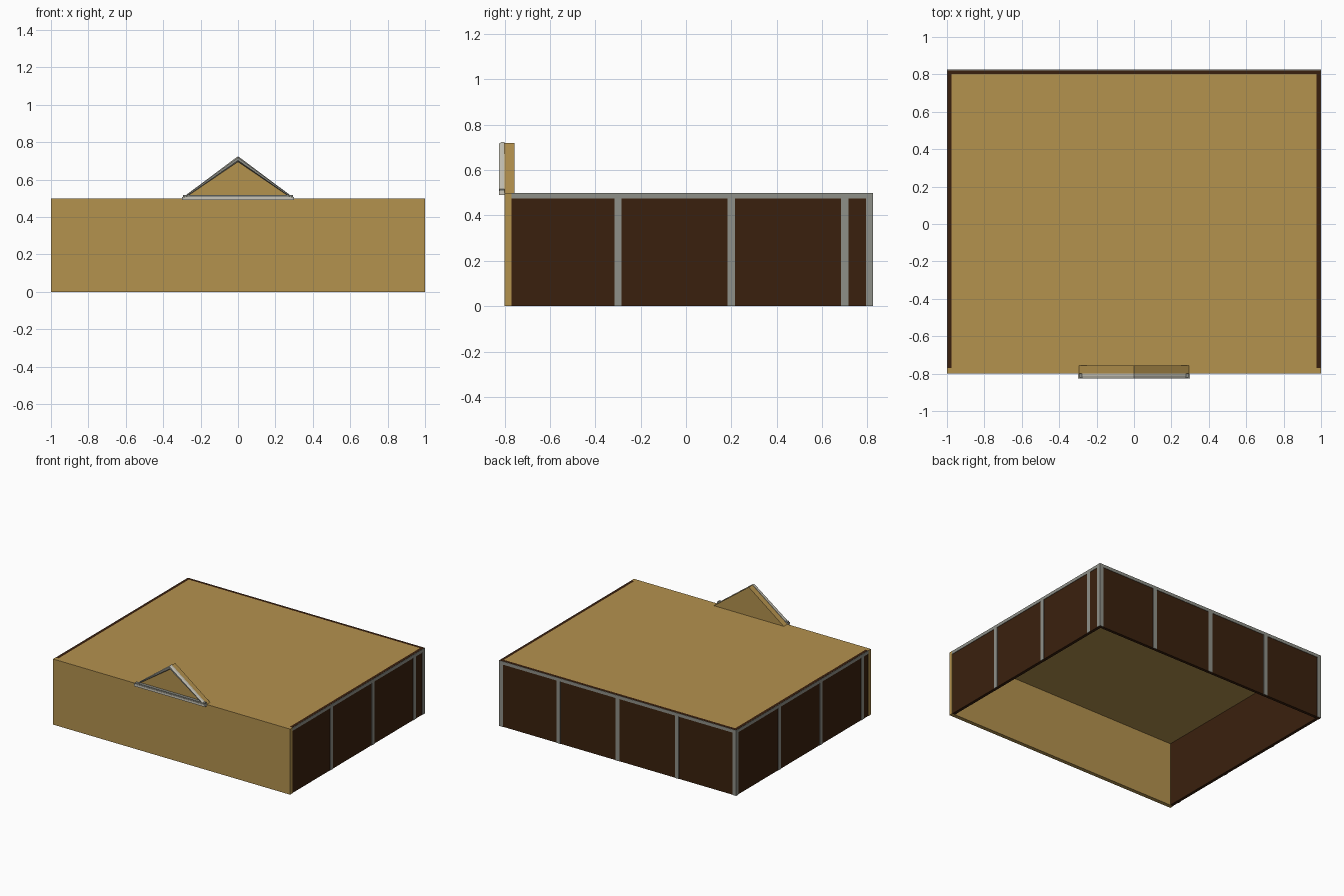
import bpy, bmesh
from mathutils import Vector

if "Cube" in bpy.data.objects:
    bpy.data.objects.remove(bpy.data.objects["Cube"])


def mat(name, rgb):
    m = bpy.data.materials.new(name)
    m.diffuse_color = (*rgb, 1)
    m.use_nodes = True
    m.node_tree.nodes["Principled BSDF"].inputs["Base Color"].default_value = m.diffuse_color
    return m


TAN = mat("tan_render", (0.456, 0.287, 0.076))
BROWN = mat("dark_brown_panel", (0.042, 0.0145, 0.004))
GREY = mat("grey_trim", (0.275, 0.279, 0.246))
LIGHT = mat("light_stone", (0.58, 0.56, 0.48))


def finish(name, bm, *mats):
    bmesh.ops.recalc_face_normals(bm, faces=bm.faces)
    me = bpy.data.meshes.new(name)
    bm.to_mesh(me)
    bm.free()
    for m in mats:
        me.materials.append(m)
    ob = bpy.data.objects.new(name, me)
    bpy.context.collection.objects.link(ob)
    return ob


def box(name, x, y, z, m):
    bm = bmesh.new()
    bmesh.ops.create_cube(bm, size=1)
    for v in bm.verts:
        v.co = [a[0] if c < 0 else a[1] for a, c in zip((x, y, z), v.co)]
    return finish(name, bm, m)


H = 0.5       # wall height
T = 0.003     # trim thickness
X, Y = 1 - T, 0.825 - T

# Main shell, open underneath
box("front_wall", (-1, 1), (-0.8, -0.77), (0, H), TAN)
box("roof", (-0.976, 0.976), (-0.775, 0.801), (H - 0.01, H), TAN)
box("back_wall", (-X, X), (0.8, Y), (0, H), BROWN)

# Side walls with top rail, corner trim and battens
TOP = H - 0.001
for s, side in ((1, "right"), (-1, "left")):
    def xs(a, b):
        return sorted((s * a, s * b))
    box(side + "_wall", xs(0.975, X), (-0.77, 0.8), (0, H), BROWN)
    box(side + "_top_rail", xs(X, 1), (-0.77, 0.825), (H - 0.025, TOP), GREY)
    box(side + "_corner_trim", xs(X, 1), (0.793, 0.825), (0, H - 0.025), GREY)
    for y in (-0.3, 0.2, 0.7):
        yc = s * y
        box(side + "_batten", xs(X, 1), (yc - 0.016, yc + 0.016), (0, H - 0.025), GREY)
    box("back_corner_trim", xs(0.968, X), (Y, 0.825), (0, H - 0.025), GREY)

# Back wall trim
box("back_top_rail", (-X, X), (Y, 0.825), (H - 0.025, TOP), GREY)
for x in (-0.5, 0, 0.5):
    box("back_batten", (x - 0.016, x + 0.016), (Y, 0.825), (0, H - 0.025), GREY)

# Gable block over the front wall
bm = bmesh.new()
f = bm.faces.new([bm.verts.new(p) for p in
                  ((-0.295, -0.8, H), (0.295, -0.8, H), (0, -0.8, 0.72))])
ext = bmesh.ops.extrude_face_region(bm, geom=[f])
for v in ext["geom"]:
    if isinstance(v, bmesh.types.BMVert):
        v.co.y = -0.757
bm.faces.ensure_lookup_table()
if len(bm.faces) == 4:
    bm.faces.new([v for v in bm.verts if v.co.y < -0.79])
finish("gable", bm, TAN)

# Sloping mouldings: chamfered section swept from eave to apex, mitred at x = 0
SECTION = ((-0.80, 0.0), (-0.812, 0.0), (-0.825, 0.006),
           (-0.825, 0.018), (-0.812, 0.024), (-0.80, 0.024))  # y, depth below the slope
for s, side in ((1, "right"), (-1, "left")):
    bm = bmesh.new()
    low = [bm.verts.new((s * (0.3 - d * 0.3), y, 0.501 - d * 0.2)) for y, d in SECTION]
    high = [bm.verts.new((0, y, 0.725 - d * 1.25)) for y, d in SECTION]
    n = len(SECTION)
    for i in range(n):
        j = (i + 1) % n
        bm.faces.new((low[i], low[j], high[j], high[i]))
    bm.faces.new(low)
    ob = finish(side + "_gable_moulding", bm, LIGHT, GREY)
    for p in ob.data.polygons:
        p.material_index = int(p.normal.y < -0.5)

# Horizontal moulding under the gable
box("gable_base_moulding", (-0.3, 0.3), (-0.825, -0.8), (0.49, 0.508), LIGHT)
box("gable_base_upper_strip", (-0.295, 0.295), (-0.822, -0.8), (0.508, 0.517), GREY)
